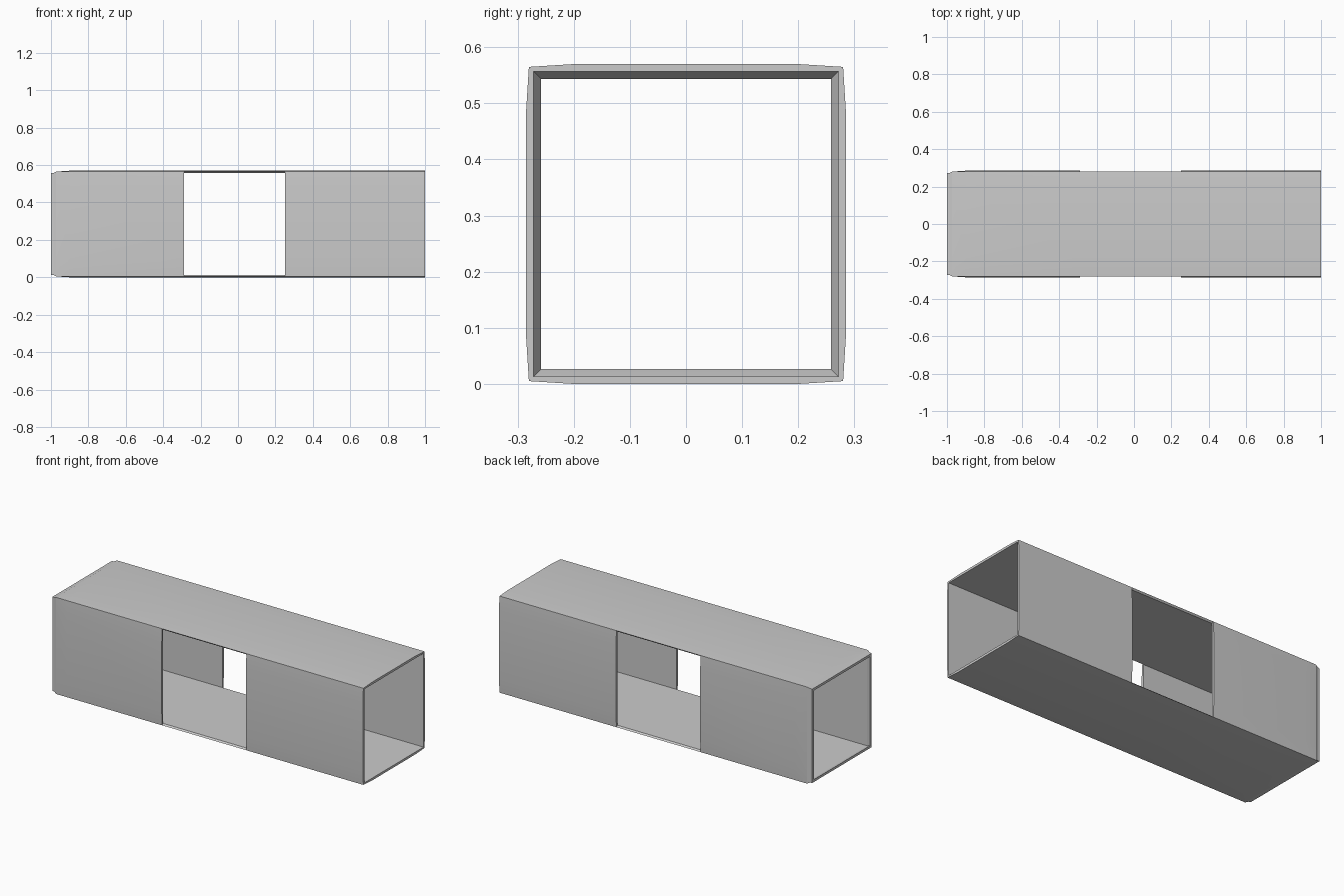
import bpy, bmesh

if "Cube" in bpy.data.objects:
    bpy.data.objects.remove(bpy.data.objects["Cube"])

CZ = 0.285           # height of the tube axis
WIN = (-0.29, 0.25)  # window extent along x


def ring(bm, x, half, bulge):
    """Square section, three segments per side, middle pushed out by bulge."""
    pts = []
    mid, k = half + bulge, 0.2
    for c, s in ((1, 0), (0, 1), (-1, 0), (0, -1)):
        # side facing direction (c, s); corner first, then two middle points
        for u, v in ((half, -half), (mid, -k), (mid, k)):
            pts.append((c * u - s * v, s * u + c * v))
    return [bm.verts.new((x, y, CZ + z)) for y, z in pts]


bm = bmesh.new()

# Stations from the lipped end to the plain end: x, outer half, bulge, inner half
stations = [
    (-1.0, 0.272, 0.0, 0.258),
    (-0.987, 0.273, 0.0, 0.264),
    (-0.972, 0.280, 0.0, 0.2715),
    (-0.90, 0.280, 0.005, 0.2715),
    (WIN[0], 0.280, 0.005, 0.2715),
    (WIN[1], 0.280, 0.005, 0.2715),
    (1.0, 0.280, 0.005, 0.2715),
]
outer = [ring(bm, x, h, b) for x, h, b, _ in stations]
inner = [ring(bm, x, i, 0.0) for x, _, _, i in stations]

# Wall skins, left open on the front and back sides at the window
SIDE = (0, 1, 2, 6, 7, 8)
for n in range(len(stations) - 1):
    for j in range(12):
        if n == 4 and j in SIDE:
            continue
        k = (j + 1) % 12
        for r in (outer, inner):
            bm.faces.new((r[n][j], r[n][k], r[n + 1][k], r[n + 1][j]))

# End rims
for n in (0, len(stations) - 1):
    for j in range(12):
        k = (j + 1) % 12
        bm.faces.new((outer[n][j], outer[n][k], inner[n][k], inner[n][j]))

# Window jambs, then mitred sill and head edges
for n in (4, 5):
    for j in SIDE:
        bm.faces.new((outer[n][j], outer[n][j + 1], inner[n][j + 1], inner[n][j]))
for j in (0, 3, 6, 9):
    bm.faces.new((outer[4][j], outer[5][j], inner[5][j], inner[4][j]))

bmesh.ops.recalc_face_normals(bm, faces=bm.faces)
mesh = bpy.data.meshes.new("square_tube")
bm.to_mesh(mesh)
bm.free()
tube = bpy.data.objects.new("square_tube", mesh)
bpy.context.collection.objects.link(tube)

# Soft shading on the bulged walls, crisp corners
bpy.context.view_layer.objects.active = tube
tube.select_set(True)
bpy.ops.object.shade_smooth_by_angle(angle=0.35)
